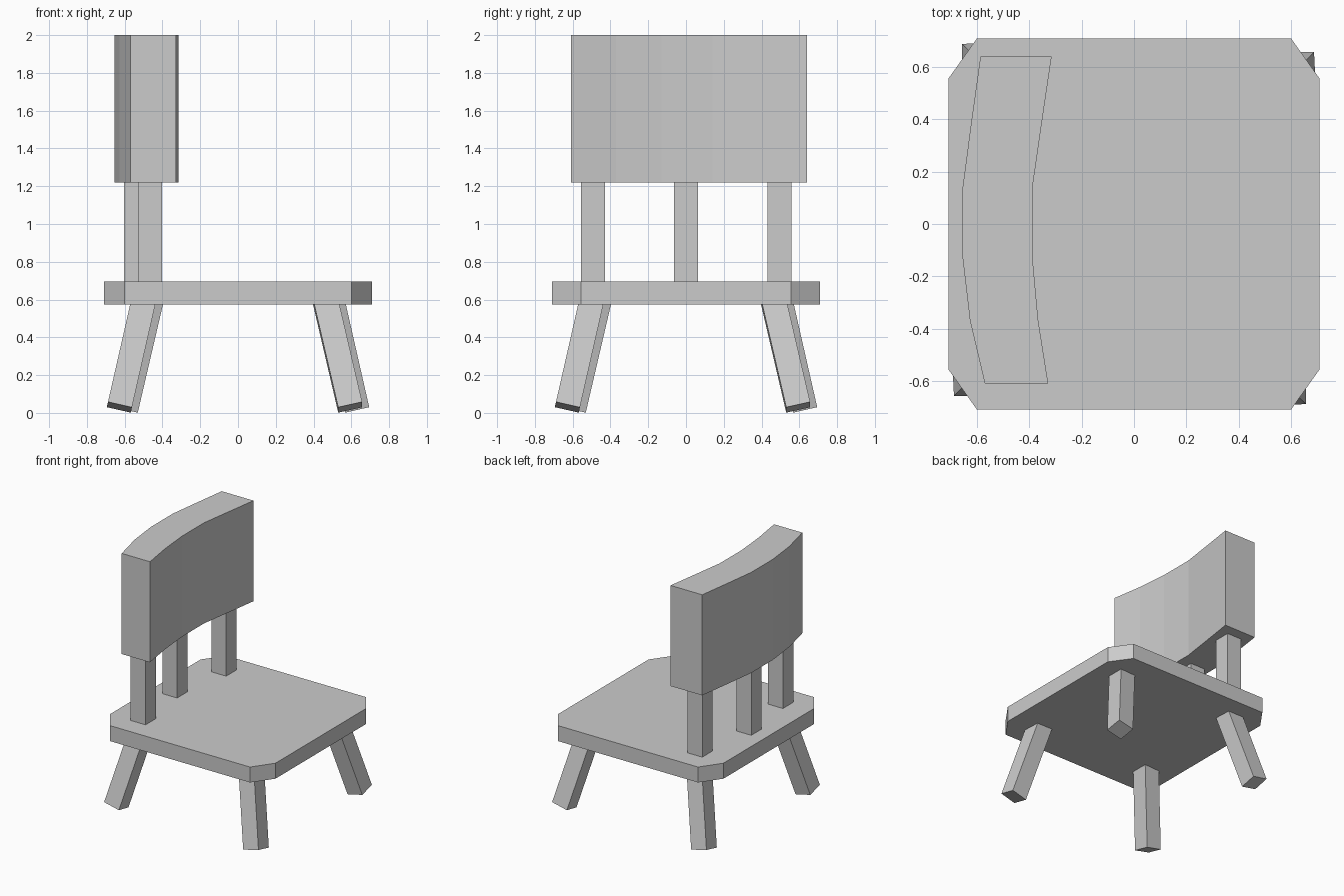
import bpy, bmesh
from math import radians
from mathutils import Matrix, Vector

if "Cube" in bpy.data.objects:
    bpy.data.objects.remove(bpy.data.objects["Cube"])


def finish(name, bm):
    bmesh.ops.recalc_face_normals(bm, faces=bm.faces[:])
    mesh = bpy.data.meshes.new(name)
    bm.to_mesh(mesh)
    bm.free()
    obj = bpy.data.objects.new(name, mesh)
    bpy.context.collection.objects.link(obj)
    return obj


def prism(name, outline, z0, z1):
    bm = bmesh.new()
    face = bm.faces.new([bm.verts.new((x, y, z0)) for x, y in outline])
    top = bmesh.ops.extrude_face_region(bm, geom=[face], use_keep_orig=True)
    verts = [g for g in top["geom"] if isinstance(g, bmesh.types.BMVert)]
    bmesh.ops.translate(bm, verts=verts, vec=(0, 0, z1 - z0))
    return finish(name, bm)


def box(name, matrix, size):
    bm = bmesh.new()
    bmesh.ops.create_cube(bm, size=1, matrix=matrix @ Matrix.Diagonal((*size, 1)))
    return finish(name, bm)


# Seat: square board with clipped corners
A, B, C = 0.71, 0.60, 0.555
prism("seat", [(-B, -A), (B, -A), (A, -C), (A, C),
               (B, A), (-B, A), (-A, C), (-A, -C)], 0.575, 0.695)

# Curved backrest
outer = [(-0.57, -0.61), (-0.627, -0.37), (-0.655, -0.13),
         (-0.655, 0.14), (-0.622, 0.39), (-0.587, 0.64)]
inner = [(-0.328, -0.61), (-0.366, -0.37), (-0.388, -0.13),
         (-0.388, 0.14), (-0.352, 0.39), (-0.315, 0.64)]
prism("backrest", inner + outer[::-1], 1.22, 2.0)

# Three posts between seat and backrest
posts = {"near": (-0.467, -0.493), "middle": (-0.541, 0.0), "far": (-0.467, 0.495)}
for side, (x, y) in posts.items():
    box(side + "_back_post", Matrix.Translation((x, y, 0.96)), (0.127, 0.127, 0.56))

# Splayed legs: one leg repeated by quarter turns
tilt = radians(12.8)
rot = Matrix.Rotation(tilt, 4, 'Y') @ Matrix.Rotation(-tilt, 4, 'X')
length = 0.62
foot = Matrix.Translation((-0.628, -0.594, 0.03))
leg = foot @ rot @ Matrix.Translation((0, 0, length / 2))
for i, name in enumerate(("front_left", "front_right", "back_right", "back_left")):
    turn = Matrix.Rotation(radians(90 * i), 4, 'Z')
    box(name + "_leg", turn @ leg, (0.13, 0.13, length))
